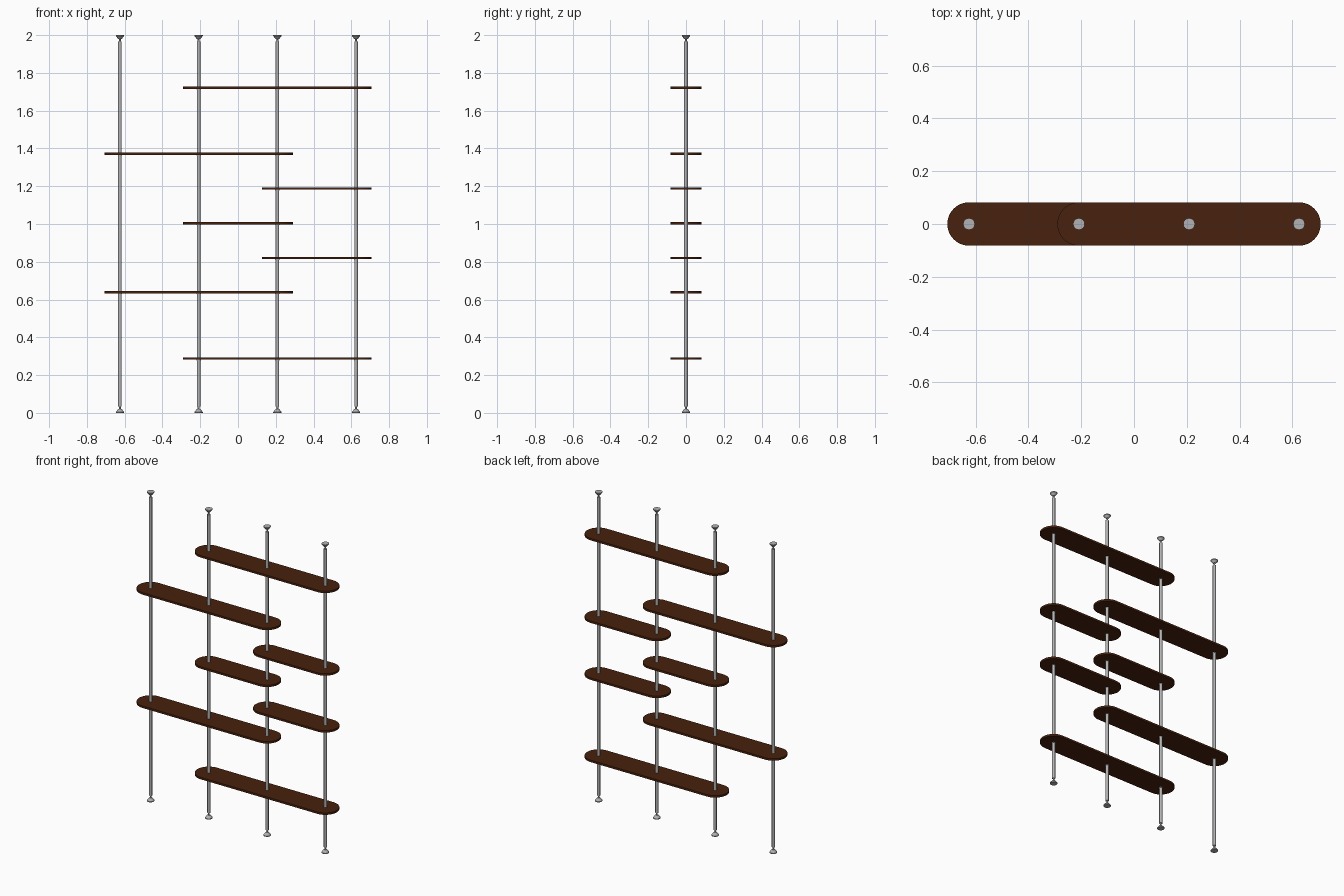
import bpy, bmesh, math

if "Cube" in bpy.data.objects:
    bpy.data.objects.remove(bpy.data.objects["Cube"])

def material(name, rgb):
    m = bpy.data.materials.new(name)
    m.diffuse_color = (*rgb, 1)
    m.use_nodes = True
    m.node_tree.nodes["Principled BSDF"].inputs["Base Color"].default_value = m.diffuse_color
    return m

WOOD = material("dark walnut", (0.065, 0.015, 0.004))
STEEL = material("brushed steel", (0.45, 0.45, 0.46))

def finish(name, bm, mat):
    bmesh.ops.recalc_face_normals(bm, faces=bm.faces[:])
    me = bpy.data.meshes.new(name)
    bm.to_mesh(me)
    bm.free()
    me.materials.append(mat)
    ob = bpy.data.objects.new(name, me)
    bpy.context.collection.objects.link(ob)
    bpy.ops.object.select_all(action='DESELECT')
    bpy.context.view_layer.objects.active = ob
    ob.select_set(True)
    bpy.ops.object.shade_smooth_by_angle(angle=math.radians(35))
    return ob

def lathe(name, profile, x, mat, n=24):
    """Closed solid of revolution about a vertical axis at x."""
    bm = bmesh.new()
    rings = [[bm.verts.new((x + r * math.cos(2 * math.pi * i / n),
                            r * math.sin(2 * math.pi * i / n), z)) for i in range(n)]
             for r, z in profile]
    for a, b in zip(rings, rings[1:]):
        for i in range(n):
            j = (i + 1) % n
            bm.faces.new((a[i], a[j], b[j], b[i]))
    bm.faces.new(rings[0])
    bm.faces.new(rings[-1])
    return finish(name, bm, mat)

def shelf(name, x0, x1, z, r=0.082, t=0.013, n=24):
    """Round-ended board whose ends are centred on the poles x0 and x1."""
    bm = bmesh.new()
    pts = []
    for cx, start in ((x1, -math.pi / 2), (x0, math.pi / 2)):
        for i in range(n + 1):
            a = start + math.pi * i / n
            pts.append((cx + r * math.cos(a), r * math.sin(a)))
    face = bm.faces.new([bm.verts.new((x, y, z - t / 2)) for x, y in pts])
    ext = bmesh.ops.extrude_face_region(bm, geom=[face])
    top = [v for v in ext['geom'] if isinstance(v, bmesh.types.BMVert)]
    bmesh.ops.translate(bm, verts=top, vec=(0, 0, t))
    return finish(name, bm, WOOD)

POLES = [-0.625, -0.2085, 0.2085, 0.625]

# Poles with flared foot, threaded neck and mirrored ceiling pad
foot = [(0.022, 0), (0.022, 0.005), (0.009, 0.021), (0.005, 0.022), (0.005, 0.040)]
for k, x in enumerate(POLES, 1):
    lathe(f"pole_{k}", [(0.0095, 0.035), (0.0095, 1.965)], x, STEEL)
    lathe(f"floor_foot_{k}", foot, x, STEEL)
    lathe(f"ceiling_pad_{k}", [(r, 2 - z) for r, z in foot], x, STEEL)

# Shelves: first pole, last pole, height
SHELVES = [(1, 3, 0.288), (0, 2, 0.638), (2, 3, 0.82), (1, 2, 1.003),
           (2, 3, 1.188), (0, 2, 1.371), (1, 3, 1.722)]
for k, (a, b, z) in enumerate(SHELVES, 1):
    shelf(f"shelf_{k}", POLES[a], POLES[b], z)
    # Small support collars under each shelf
    for i in range(a, b + 1):
        lathe(f"collar_{k}_{i + 1}", [(0.0115, z - 0.0095), (0.0115, z - 0.006)], POLES[i], STEEL)
